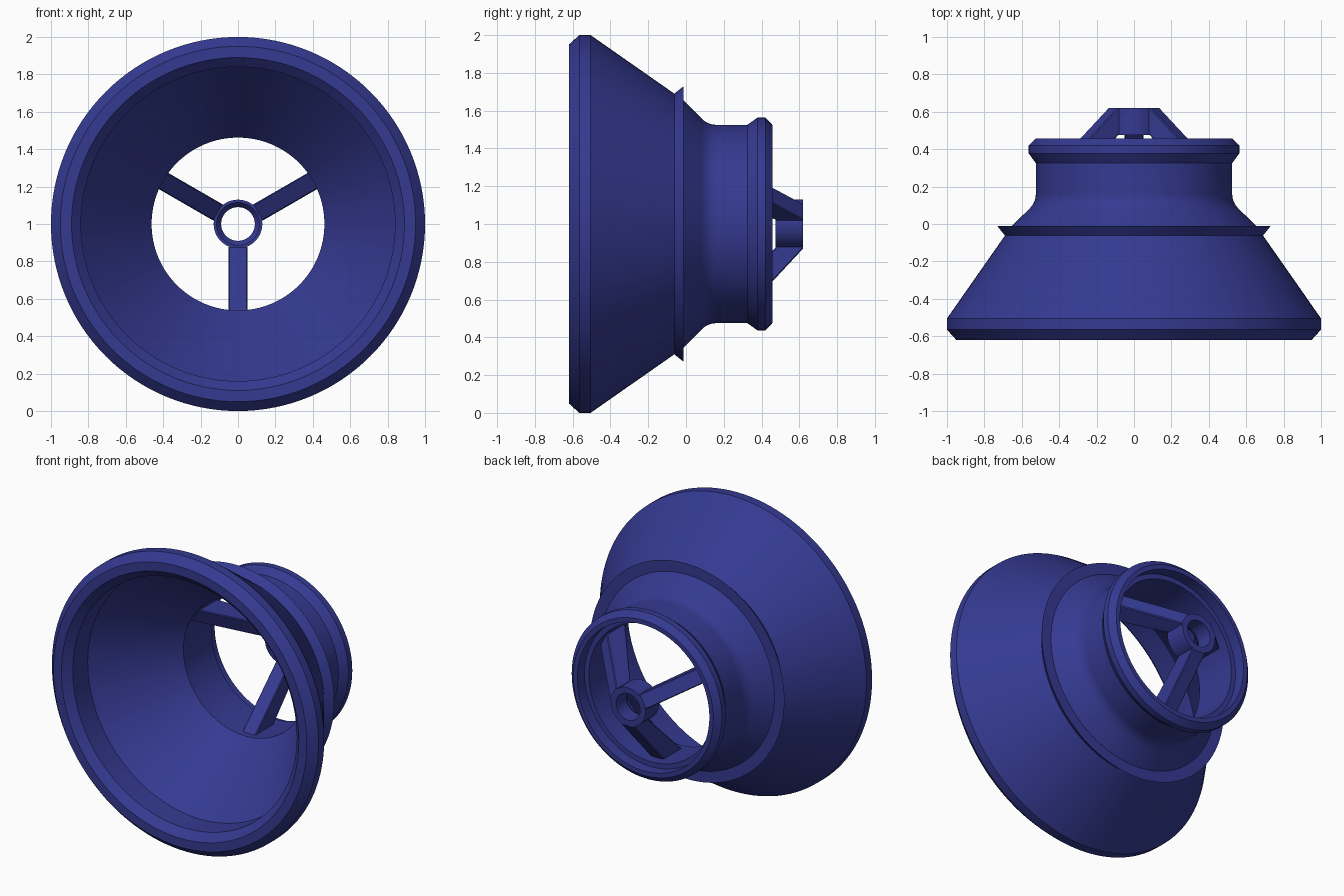
import bpy, bmesh, math
from mathutils import Matrix, Vector

if "Cube" in bpy.data.objects:
    bpy.data.objects.remove(bpy.data.objects["Cube"])

blue = bpy.data.materials.new("deep_blue")
blue.diffuse_color = (0.035, 0.042, 0.285, 1)
blue.use_nodes = True
blue.node_tree.nodes["Principled BSDF"].inputs["Base Color"].default_value = blue.diffuse_color
CENTRE = Matrix.Translation((0, 0, 1))


def finish(name, bm, angle):
    bmesh.ops.recalc_face_normals(bm, faces=bm.faces)
    mesh = bpy.data.meshes.new(name)
    bm.to_mesh(mesh)
    bm.free()
    ob = bpy.data.objects.new(name, mesh)
    bpy.context.collection.objects.link(ob)
    mesh.materials.append(blue)
    bpy.ops.object.select_all(action='DESELECT')
    ob.select_set(True)
    bpy.context.view_layer.objects.active = ob
    bpy.ops.object.shade_smooth_by_angle(angle=math.radians(angle))
    return ob


def revolve(name, profile, steps):
    """Turn a closed (radius, y) profile around the y axis."""
    bm = bmesh.new()
    rings = []
    for i in range(steps):
        a = 2 * math.pi * i / steps
        rings.append([bm.verts.new((r * math.cos(a), y, 1 + r * math.sin(a)))
                      for r, y in profile])
    n = len(profile)
    for i in range(steps):
        a, b = rings[i], rings[(i + 1) % steps]
        for j in range(n):
            k = (j + 1) % n
            bm.faces.new((a[j], a[k], b[k], b[j]))
    return finish(name, bm, 20)


# Rounded fillet where the shoulder meets the neck
p0, p1, p2 = Vector((.565, .076)), Vector((.525, .113)), Vector((.525, .16))
fillet = [tuple(p0 * (1 - t) ** 2 + p1 * 2 * t * (1 - t) + p2 * t * t)
          for t in (i / 7 for i in range(8))]

# Funnel shell: bevelled mouth, cone, flange, neck, rear lip, then the inside
outside = [(.89, -.62), (.95, -.62), (1, -.565), (1, -.505), (.69, -.062),
           (.73, -.012), (.655, -.012)] + fillet + [
           (.525, .325), (.563, .378), (.563, .42), (.525, .457)]
# Rear recess, throat, inner cone, mouth bore and its chamfer
inside = [(.495, .457), (.495, .38), (.462, .38), (.462, .075), (.84, -.41),
          (.84, -.57)]
revolve("funnel_shell", outside + inside, 128)

# Hub ring, countersunk at the front
revolve("hub_ring", [(.09, .51), (.115, .475), (.13, .475), (.13, .62),
                     (.09, .62)], 64)

# Three slanted spokes with chamfered long edges joining the hub to the throat
side = [(.122, .62), (.13, .62), (.49, .285), (.49, .085), (.122, .478)]
for i, deg in enumerate((30, 150, 270)):
    bm = bmesh.new()
    left = [bm.verts.new((r, y, -.05)) for r, y in side]
    right = [bm.verts.new((r, y, .05)) for r, y in side]
    bm.faces.new(left)
    bm.faces.new(right[::-1])
    for j in range(len(side)):
        k = (j + 1) % len(side)
        bm.faces.new((left[j], right[j], right[k], left[k]))
    bm.edges.ensure_lookup_table()
    long_edges = [bm.edges.get((s[a], s[b])) for s in (left, right)
                  for a, b in ((1, 2), (3, 4))]
    bmesh.ops.bevel(bm, geom=long_edges, offset=.016, segments=1,
                    affect='EDGES', clamp_overlap=True)
    bm.transform(CENTRE @ Matrix.Rotation(-math.radians(deg), 4, 'Y'))
    finish(f"spoke_{i + 1}", bm, 20)
